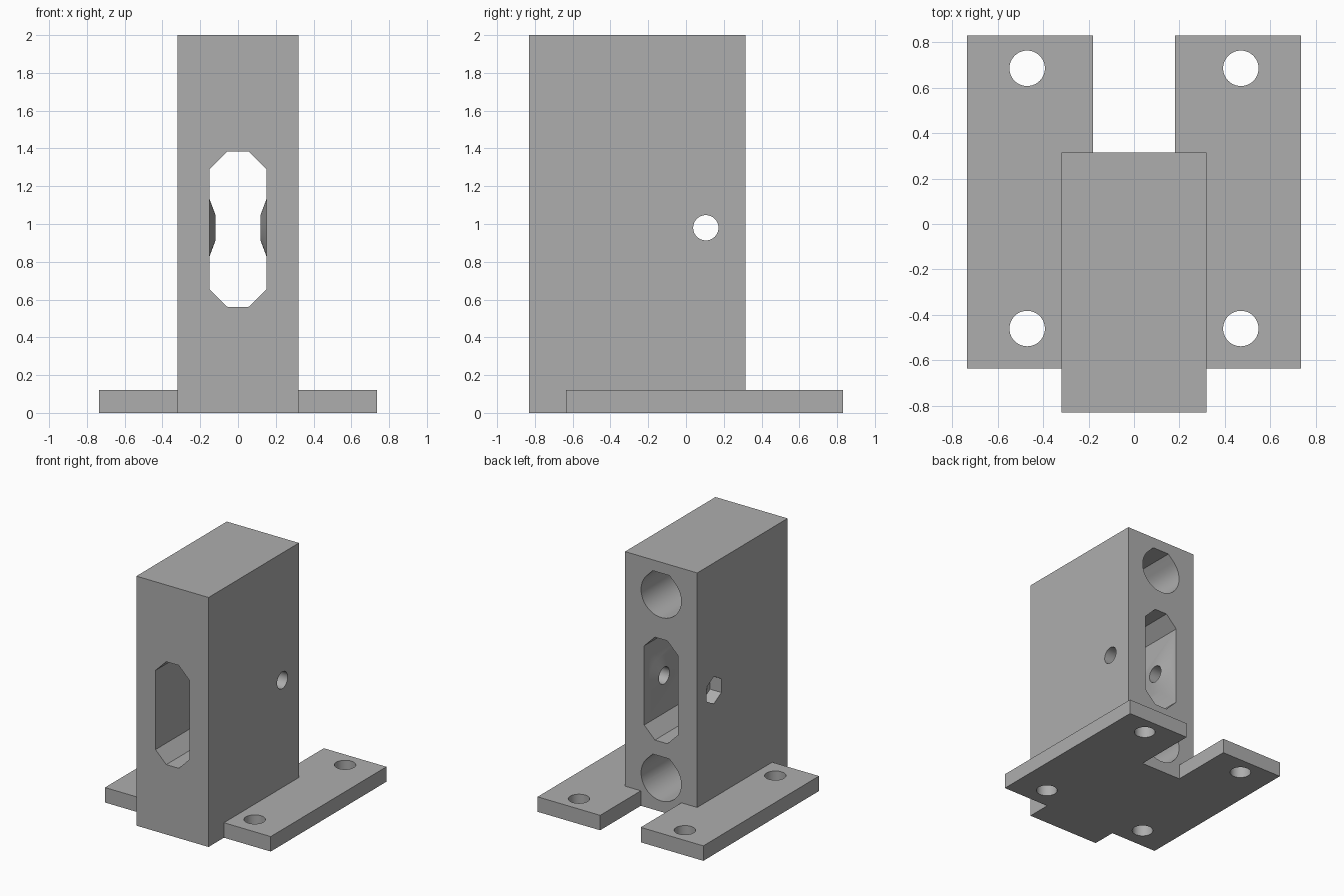
import bpy
import bmesh
import math
from mathutils import Matrix

if "Cube" in bpy.data.objects:
    bpy.data.objects.remove(bpy.data.objects["Cube"], do_unlink=True)

grey = bpy.data.materials.new("plain grey")
grey.use_nodes = True
COLOUR = (0.42, 0.42, 0.42, 1)
grey.diffuse_color = COLOUR
grey.node_tree.nodes["Principled BSDF"].inputs["Base Color"].default_value = COLOUR

# Axis frames: profile (u, v) and extrusion direction w
FRAMES = {
    "z": Matrix(((1, 0, 0), (0, 1, 0), (0, 0, 1))),
    "y": Matrix(((1, 0, 0), (0, 0, -1), (0, 1, 0))),
    "x": Matrix(((0, 0, 1), (1, 0, 0), (0, 1, 0))),
}


def prism(name, points, axis, start, end, end_scale=1, centre=(0, 0)):
    """Extrude a profile along an axis, optionally tapering it."""
    frame = FRAMES[axis]
    sign = -1 if axis == "y" else 1
    bm = bmesh.new()
    rings = []
    for w, s in ((start, 1), (end, end_scale)):
        rings.append([bm.verts.new(frame @ Matrix.Translation(
            (centre[0] + u * s, centre[1] + v * s, w * sign)).translation)
            for u, v in points])
    a, b = rings
    n = len(points)
    bm.faces.new(a)
    bm.faces.new(b)
    for i in range(n):
        j = (i + 1) % n
        bm.faces.new((a[i], a[j], b[j], b[i]))
    bmesh.ops.recalc_face_normals(bm, faces=bm.faces)
    mesh = bpy.data.meshes.new(name)
    bm.to_mesh(mesh)
    bm.free()
    obj = bpy.data.objects.new(name, mesh)
    mesh.materials.append(grey)
    bpy.context.collection.objects.link(obj)
    return obj


def circle(r, n=48, first=0, last=360):
    closed = last - first == 360
    steps = n if closed else n - 1
    return [(r * math.cos(math.radians(first + (last - first) * i / steps)),
             r * math.sin(math.radians(first + (last - first) * i / steps)))
            for i in range(n)]


def rect(x, y0, y1):
    return [(-x, y0), (x, y0), (x, y1), (-x, y1)]


def combine(target, tool, operation):
    mod = target.modifiers.new(operation, "BOOLEAN")
    mod.operation = operation
    mod.solver = "EXACT"
    mod.object = tool
    bpy.context.view_layer.objects.active = target
    bpy.ops.object.modifier_apply(modifier=mod.name)
    bpy.data.objects.remove(tool, do_unlink=True)


# Upright block
block = prism("mounting_block", rect(0.32, -0.83, 0.315), "z", 0, 2)

# Foot plate with a rear notch
foot = [(-0.735, -0.635), (0.735, -0.635), (0.735, 0.83), (0.18, 0.83),
        (0.18, 0.2), (-0.18, 0.2), (-0.18, 0.83), (-0.735, 0.83)]
combine(block, prism("foot_plate", foot, "z", 0, 0.12), "UNION")

# Screw holes in the foot plate
for x in (-0.47, 0.47):
    for y in (-0.46, 0.685):
        combine(block, prism("screw_hole", circle(0.078), "z", -0.1, 0.3,
                             centre=(x, y)), "DIFFERENCE")

# Chamfered slot through the block
slot = [(0.15, 0.655), (0.15, 1.29), (0.055, 1.385), (-0.055, 1.385),
        (-0.15, 1.29), (-0.15, 0.655), (-0.055, 0.56), (0.055, 0.56)]
combine(block, prism("slot", slot, "y", -1, 1), "DIFFERENCE")

# Blind rod sockets from the back, with a flat roof and sloped shoulders
R = 0.178
socket = circle(R, 44, 135, 405)
flat = R * math.tan(math.radians(22.5))
socket += [(flat, R), (-flat, R)]
for z in (0.265, 1.735):
    combine(block, prism("rod_socket", socket, "y", -0.7, 0.4,
                         centre=(0, z)), "DIFFERENCE")

# Conical bosses inside the slot around the cross bolt
BOLT = (0.105, 0.98)
for side in (-1, 1):
    combine(block, prism("bolt_boss", circle(0.163), "x", side * 0.155,
                         side * 0.12, 0.43, BOLT), "UNION")

# Cross bolt hole and hexagonal nut recess
combine(block, prism("bolt_hole", circle(0.067), "x", -1, 1, centre=BOLT), "DIFFERENCE")
combine(block, prism("nut_recess", circle(0.11, 6, 30, 390), "x", -0.5, -0.22,
                     centre=BOLT), "DIFFERENCE")

bpy.ops.object.select_all(action="DESELECT")
block.select_set(True)
bpy.context.view_layer.objects.active = block
bpy.ops.object.shade_smooth_by_angle(angle=math.radians(30))
